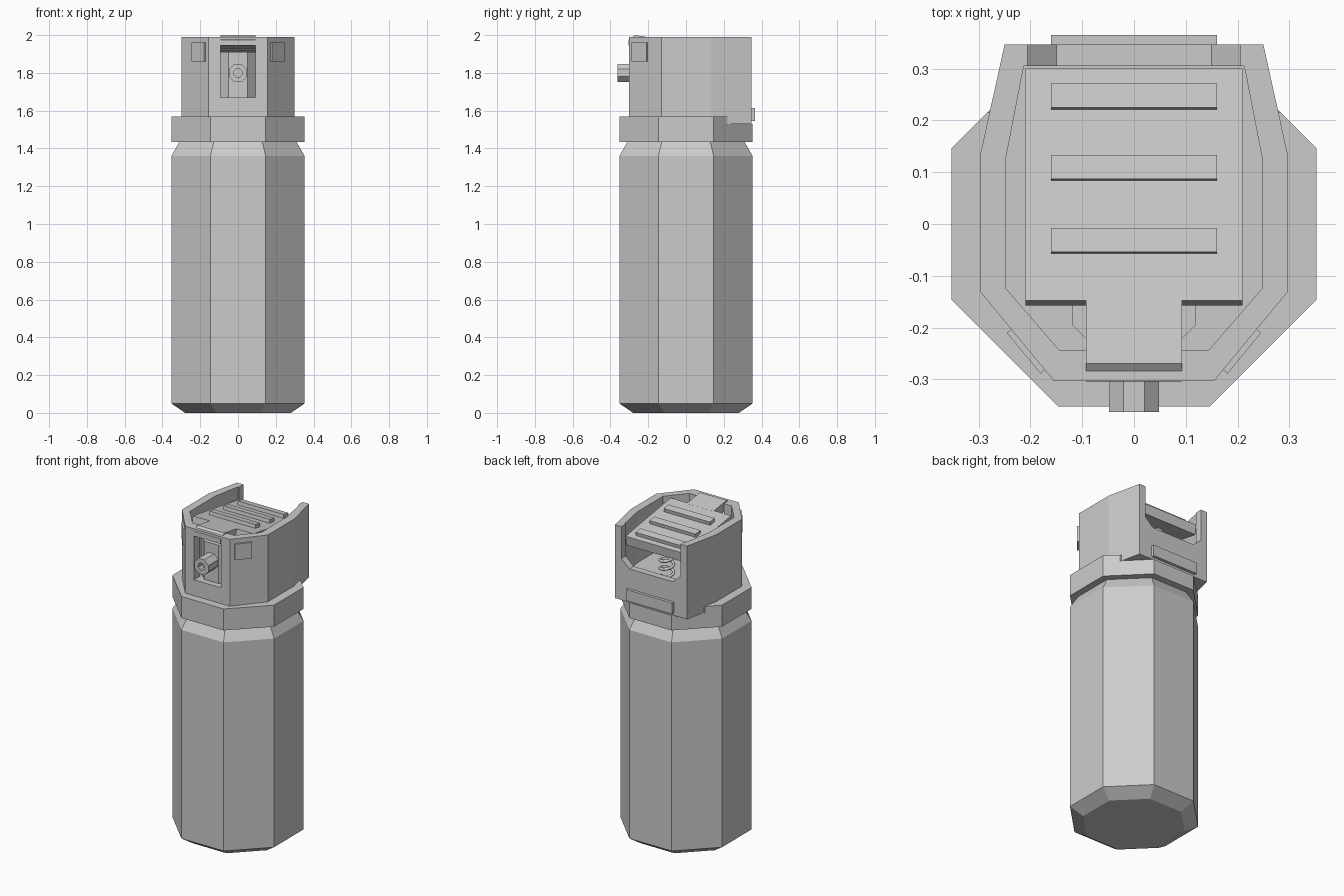
import bpy, bmesh, math
from mathutils import Matrix

if "Cube" in bpy.data.objects:
    bpy.data.objects.remove(bpy.data.objects["Cube"])


def make(name, bm):
    bmesh.ops.recalc_face_normals(bm, faces=bm.faces)
    me = bpy.data.meshes.new(name)
    bm.to_mesh(me)
    bm.free()
    ob = bpy.data.objects.new(name, me)
    bpy.context.collection.objects.link(ob)
    return ob


def loft(name, rings):
    """Skin closed rings of equal point count and cap both ends."""
    bm = bmesh.new()
    rows = [[bm.verts.new(p) for p in r] for r in rings]
    n = len(rows[0])
    for a, b in zip(rows, rows[1:]):
        for i in range(n):
            j = (i + 1) % n
            bm.faces.new((a[i], a[j], b[j], b[i]))
    bm.faces.new(rows[0])
    bm.faces.new(rows[-1])
    return make(name, bm)


def prism(name, pts, lo, hi, axis='z'):
    """Extrude a 2D outline along an axis."""
    place = {'z': lambda p, d: (p[0], p[1], d),
             'y': lambda p, d: (p[0], d, p[1]),
             'x': lambda p, d: (d, p[0], p[1])}[axis]
    return loft(name, [[place(p, d) for p in pts] for d in (lo, hi)])


def box(name, x0, x1, y0, y1, z0, z1):
    return prism(name, [(x0, y0), (x1, y0), (x1, y1), (x0, y1)], z0, z1)


def mirrored(half):
    """Right-hand half outline -> full outline."""
    return half + [(-x, y) for x, y in reversed(half)]


def octagon(r, cx=0, cy=0):
    k = r / math.cos(math.pi / 8)
    return [(cx + k * math.cos(math.pi / 8 + i * math.pi / 4),
             cy + k * math.sin(math.pi / 8 + i * math.pi / 4)) for i in range(8)]


def cut(ob, cutter):
    m = ob.modifiers.new('cut', 'BOOLEAN')
    m.operation, m.solver, m.object = 'DIFFERENCE', 'EXACT', cutter
    bpy.context.view_layer.objects.active = ob
    bpy.ops.object.modifier_apply(modifier=m.name)
    bpy.data.objects.remove(cutter)


# canister body with chamfered base and shoulder
loft('canister', [[(x, y, z) for x, y in octagon(r)]
                  for r, z in ((.28, 0), (.353, .05), (.353, 1.36), (.31, 1.435))])

# collar, notched at the back for the head skirt
collar = prism('collar', octagon(.353), 1.435, 1.57)
cut(collar, box('notch', -.5, .5, .215, .5, 1.53, 1.7))

# head shell: hollow, open on top, with front window and U-shaped rear opening
head = prism('head_shell', mirrored([(.155, -.303), (.298, -.13), (.298, .13), (.25, .347)]), 1.57, 1.99)
cut(head, prism('cavity', mirrored([(.145, -.243), (.247, -.125), (.247, .13), (.213, .305)]), 1.67, 2.1))
cut(head, box('window', -.093, .093, -.4, -.2, 1.67, 1.945))
cut(head, prism('rear_opening', mirrored([(.15, 1.74), (.206, 1.79), (.206, 2.1)]), .25, .45, 'y'))
prism('rear_skirt', mirrored([(.278, .22), (.25, .347)]), 1.53, 1.57)
box('rear_clip', -.16, .16, .335, .365, 1.545, 1.615)

# square pads on the slanted front faces
for s, side in ((1, 'right'), (-1, 'left')):
    pad = box('pad_' + side, -.051, .051, -.012, .012, 1.86, 1.96)
    pad.matrix_world = Matrix.Translation((s * .204, -.242, 0)) @ Matrix.Rotation(s * math.atan2(.173, .143), 4, 'Z')

# tilted trigger plate with grip ridges
tilt = Matrix.Translation((0, 0, 1.958)) @ Matrix.Rotation(-math.atan(.155), 4, 'X')
box('trigger_plate', -.21, .21, -.15, .304, -.06, 0).matrix_world = tilt
for i, y in enumerate((-.058, .085, .224)):
    box('grip_ridge_%d' % i, -.16, .16, y, y + .047, -.01, .022).matrix_world = tilt
prism('trigger_neck', [(-.14, 1.98), (-.27, 2.0), (-.304, 1.975), (-.304, 1.945), (-.14, 1.925)],
      -.093, .093, 'x')

# actuator post and nozzle
prism('actuator', octagon(.12, 0, -.145), 1.66, 1.91)
nozzle = prism('nozzle', octagon(.048, 0, 1.8), -.363, -.2, 'y')
cut(nozzle, prism('bore', octagon(.022, 0, 1.8), -.4, -.325, 'y'))

# return spring under the plate
cu = bpy.data.curves.new('spring', 'CURVE')
cu.dimensions = '3D'
cu.bevel_depth, cu.bevel_resolution = .009, 1
sp = cu.splines.new('POLY')
n = 48
sp.points.add(n)
for i, p in enumerate(sp.points):
    a = i * math.tau / 12
    p.co = (.04 * math.cos(a), .19 + .04 * math.sin(a), 1.67 + .2 * i / n, 1)
bpy.context.collection.objects.link(bpy.data.objects.new('spring', cu))
